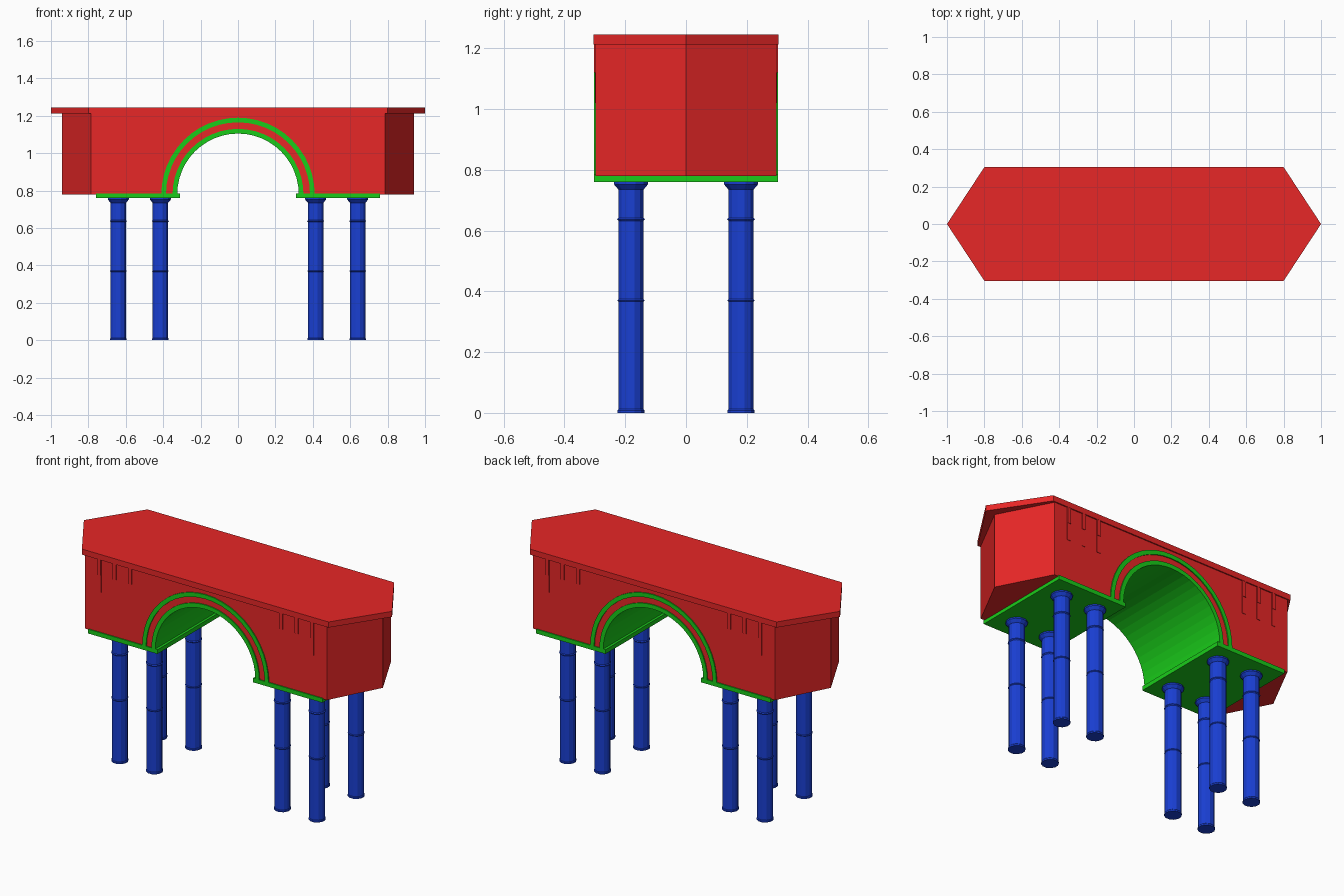
import bpy, bmesh, math

if "Cube" in bpy.data.objects:
    bpy.data.objects.remove(bpy.data.objects["Cube"])


def material(name, rgb):
    m = bpy.data.materials.new(name)
    m.diffuse_color = (*rgb, 1)
    m.use_nodes = True
    m.node_tree.nodes["Principled BSDF"].inputs["Base Color"].default_value = m.diffuse_color
    return m


RED = material("red", (0.8, 0.02, 0.02))
GREEN = material("green", (0.01, 0.6, 0.01))
BLUE = material("blue", (0.01, 0.05, 0.65))
SPRING = 0.78   # height of the arch centre
STEPS = 24      # facets per half circle


def make_object(name, bm, mat):
    bmesh.ops.recalc_face_normals(bm, faces=bm.faces)
    me = bpy.data.meshes.new(name)
    bm.to_mesh(me)
    bm.free()
    ob = bpy.data.objects.new(name, me)
    bpy.context.collection.objects.link(ob)
    if mat:
        me.materials.append(mat)
    return ob


def prism(name, points, offset, mat):
    """Extrude a closed polygon of 3D points along an offset."""
    bm = bmesh.new()
    face = bm.faces.new([bm.verts.new(p) for p in points])
    new = bmesh.ops.extrude_face_region(bm, geom=[face])["geom"]
    verts = [v for v in new if isinstance(v, bmesh.types.BMVert)]
    bmesh.ops.translate(bm, verts=verts, vec=offset)
    # keep the starting cap so the solid stays closed
    if not face.is_valid:
        bmesh.ops.holes_fill(bm, edges=bm.edges)
    return make_object(name, bm, mat)


def hexagon(name, tip, corner, half, z0, z1, mat):
    pts = [(-tip, 0, z0), (-corner, -half, z0), (corner, -half, z0),
           (tip, 0, z0), (corner, half, z0), (-corner, half, z0)]
    return prism(name, pts, (0, 0, z1 - z0), mat)


def box(name, x0, x1, y0, y1, z0, z1, mat):
    pts = [(x0, y0, z0), (x1, y0, z0), (x1, y1, z0), (x0, y1, z0)]
    return prism(name, pts, (0, 0, z1 - z0), mat)


def half_circle(r, y):
    return [(r * math.cos(math.pi * i / STEPS), y,
             SPRING + r * math.sin(math.pi * i / STEPS)) for i in range(STEPS + 1)]


def arch_band(name, r0, r1, y0, y1):
    bm = bmesh.new()
    rows = [[bm.verts.new(p) for p in half_circle(r, y)]
            for r, y in ((r0, y0), (r1, y0), (r1, y1), (r0, y1))]
    for a in range(4):
        p, q = rows[a], rows[(a + 1) % 4]
        for i in range(STEPS):
            bm.faces.new((p[i], p[i + 1], q[i + 1], q[i]))
    for i in (0, STEPS):
        bm.faces.new([row[i] for row in rows])
    return make_object(name, bm, GREEN)


def column(name, x, y, sides=12):
    profile = [(0.046, 0), (0.046, 0.008), (0.043, 0.012),
               (0.043, 0.366), (0.046, 0.37), (0.043, 0.374),
               (0.043, 0.632), (0.047, 0.637), (0.043, 0.642),
               (0.043, 0.735), (0.058, 0.752), (0.058, 0.765)]
    bm = bmesh.new()
    rings = [[bm.verts.new((x + r * math.cos(math.tau * (k + 0.5) / sides),
                            y + r * math.sin(math.tau * (k + 0.5) / sides), z))
              for k in range(sides)] for r, z in profile]
    for a, b in zip(rings, rings[1:]):
        for k in range(sides):
            n = (k + 1) % sides
            bm.faces.new((a[k], a[n], b[n], b[k]))
    bm.faces.new(rings[0])
    bm.faces.new(rings[-1])
    return make_object(name, bm, BLUE)


# Deck and main block with the arch opening cut through
hexagon("deck", 1.0, 0.8, 0.304, 1.212, 1.245, RED)
body = hexagon("body", 0.94, 0.785, 0.297, SPRING, 1.212, RED)
opening = half_circle(0.335, -0.5)
opening = [(0.335, -0.5, 0.6)] + opening + [(-0.335, -0.5, 0.6)]
cutter = prism("arch_cutter", opening, (0, 1, 0), None)
cutter.hide_render = True
cut = body.modifiers.new("arch", "BOOLEAN")
cut.operation = "DIFFERENCE"
cut.solver = "EXACT"
cut.object = cutter
bpy.context.view_layer.objects.active = body
bpy.ops.object.modifier_apply(modifier=cut.name)
bpy.data.objects.remove(cutter)

# Green arch lining and raised outer trim on both faces
arch_band("arch_lining", 0.325, 0.35, -0.303, 0.303)
for side, name in ((-1, "front"), (1, "back")):
    arch_band(name + "_arch_trim", 0.385, 0.41, side * 0.29, side * 0.303)

for s, side in ((-1, "left"), (1, "right")):
    # Green footing plates
    x0, x1 = sorted((s * 0.31, s * 0.76))
    box(side + "_footing", x0, x1, -0.303, 0.303, 0.76, 0.785, GREEN)
    for t, face in ((-1, "front"), (1, "back")):
        # Columns
        for x in (0.415, 0.64):
            column(f"{face}_{side}_column", s * x, t * 0.181)
        # Stepped brackets below the deck
        for x in (0.49, 0.59, 0.69):
            for depth, z0, z1 in ((0.3, 1.02, 1.12), (0.303, 1.12, 1.212)):
                y0, y1 = sorted((t * 0.29, t * depth))
                box(f"{face}_{side}_bracket", s * x - 0.011, s * x + 0.011,
                    y0, y1, z0, z1, RED)
